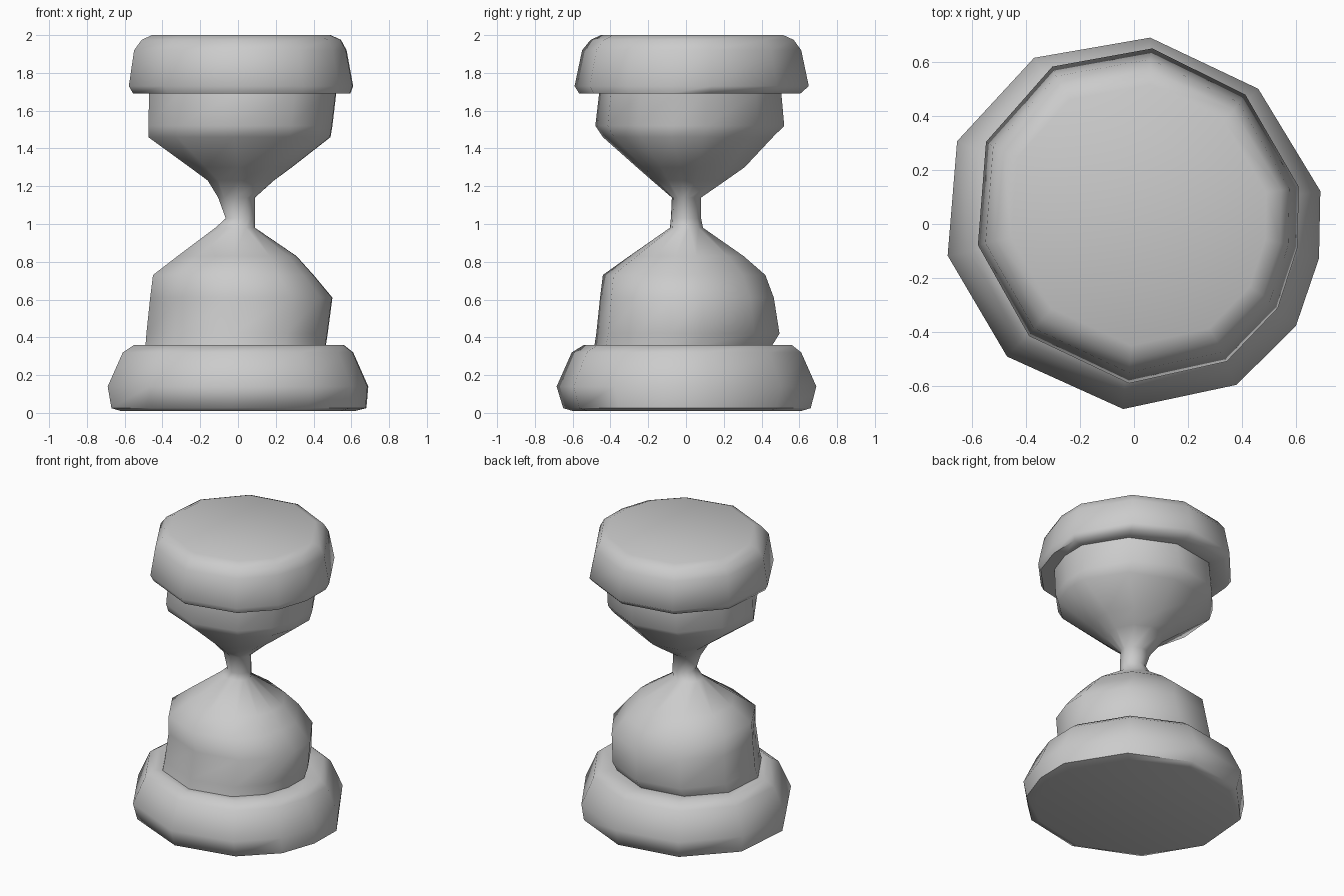
import bpy, bmesh, math

if "Cube" in bpy.data.objects:
    bpy.data.objects.remove(bpy.data.objects["Cube"])

# irregular eleven-sided outline shared by every cross-section
OUTLINE = [(.06, .69), (-.37, .615), (-.655, .305), (-.69, -.12), (-.47, -.495), (-.04, -.69),
           (.38, -.60), (.60, -.38), (.685, -.13), (.69, .12), (.46, .50)]


def loft(name, rings, close_bottom=False, close_top=False, angle=60):
    """Each ring is z, xmin, xmax, ymin, ymax."""
    bm = bmesh.new()
    loops = []
    for z, x0, x1, y0, y1 in rings:
        loops.append([bm.verts.new(((x0 + x1) / 2 + px / .69 * (x1 - x0) / 2,
                                    (y0 + y1) / 2 + py / .69 * (y1 - y0) / 2, z))
                      for px, py in OUTLINE])
    n = len(OUTLINE)
    for a, b in zip(loops, loops[1:]):
        for i in range(n):
            j = (i + 1) % n
            bm.faces.new((a[i], a[j], b[j], b[i]))
    if close_bottom:
        bm.faces.new(loops[0][::-1])
    if close_top:
        bm.faces.new(loops[-1])
    me = bpy.data.meshes.new(name)
    bm.to_mesh(me)
    bm.free()
    ob = bpy.data.objects.new(name, me)
    bpy.context.collection.objects.link(ob)
    bpy.ops.object.select_all(action='DESELECT')
    ob.select_set(True)
    bpy.context.view_layer.objects.active = ob
    bpy.ops.object.shade_smooth_by_angle(angle=math.radians(angle))
    return ob


glass_low = (.355, -.49, .465, -.485, .455)
glass_high = (1.69, -.47, .52, -.46, .505)

# bottom plate
loft("base", [
    (.01, -.62, .62, -.60, .61),
    (.025, -.67, .68, -.65, .66),
    (.14, -.69, .69, -.685, .69),
    (.32, -.61, .61, -.605, .61),
    (.36, -.55, .56, -.54, .56),
    glass_low], close_bottom=True)

# two bulbs joined by a narrow neck
loft("glass_bulbs", [
    glass_low,
    (.42, -.485, .475, -.475, .495),
    (.61, -.465, .50, -.455, .465),
    (.73, -.45, .40, -.44, .42),
    (.83, -.32, .31, -.30, .305),
    (.98, -.12, .09, -.085, .09),
    (1.03, -.065, .09, -.08, .08),
    (1.14, -.105, .09, -.075, .08),
    (1.23, -.16, .19, -.18, .21),
    (1.30, -.255, .285, -.26, .31),
    (1.46, -.475, .49, -.44, .46),
    (1.52, -.475, .50, -.48, .52),
    glass_high])

# top plate
loft("cap", [
    glass_high,
    (1.69, -.555, .595, -.565, .605),
    (1.73, -.578, .61, -.59, .65),
    (1.92, -.55, .575, -.55, .61),
    (1.975, -.51, .545, -.505, .57),
    (2.0, -.455, .49, -.45, .515)], close_top=True)
